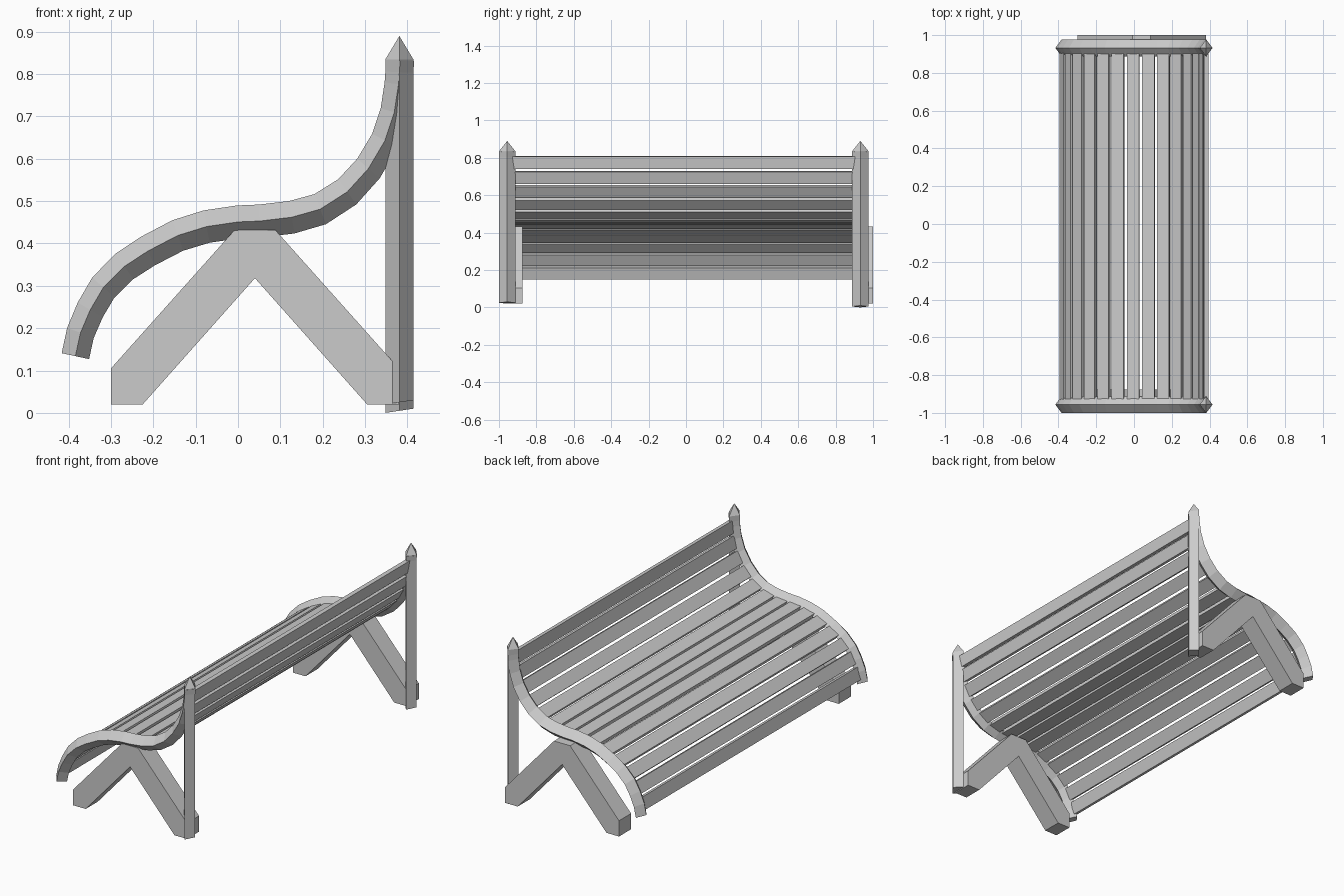
import bpy, math
from mathutils import Vector

if "Cube" in bpy.data.objects:
    bpy.data.objects.remove(bpy.data.objects["Cube"])

# S-shaped centreline of the side rails (x, z)
PATH = [Vector(p) for p in (
    (-.384, .134), (-.372, .189), (-.349, .243), (-.318, .296), (-.268, .346),
    (-.213, .382), (-.142, .419), (-.074, .440), (.001, .451), (.052, .453),
    (.127, .462), (.194, .481), (.258, .522), (.308, .577), (.347, .643),
    (.369, .710), (.379, .776), (.383, .833))]
RX, RY, RZ = .033, .044, .039      # half diagonals of the diamond section


def make(name, verts, faces):
    me = bpy.data.meshes.new(name)
    me.from_pydata([tuple(v) for v in verts], [], faces)
    me.update()
    ob = bpy.data.objects.new(name, me)
    bpy.context.collection.objects.link(ob)
    return ob


def loft(name, rings, tip=None):
    n = len(rings[0])
    verts = [v for r in rings for v in r]
    faces = [tuple(reversed(range(n)))]
    for k in range(len(rings) - 1):
        for i in range(n):
            j = (i + 1) % n
            faces.append((k*n + i, k*n + j, (k+1)*n + j, (k+1)*n + i))
    base = (len(rings) - 1) * n
    if tip:
        verts.append(tip)
        faces += [(base + i, base + (i + 1) % n, len(verts) - 1) for i in range(n)]
    else:
        faces.append(tuple(base + i for i in range(n)))
    return make(name, verts, faces)


def rail(name, y):
    rings = []
    for i, p in enumerate(PATH):
        t = (PATH[min(i + 1, len(PATH) - 1)] - PATH[max(i - 1, 0)]).normalized()
        if i == 0:
            t = Vector((.18, .98))
        nx, nz = -t.y * RX, t.x * RZ
        rings.append([(p.x + nx, y, p.y + nz), (p.x, y - RY, p.y),
                      (p.x - nx, y, p.y - nz), (p.x, y + RY, p.y)])
    return loft(name, [list(reversed(r)) for r in rings])


def post(name, y, z):
    cx = .381
    sq = [(cx - RX, y), (cx, y - RY), (cx + RX, y), (cx, y + RY)]
    low = [(a, b, z + .005 + (a - cx) * .15) for a, b in sq]
    high = [(a, b, .835) for a, b in sq]
    return loft(name, [low, high], (cx, y, .89))


def leg(name, y0, y1):
    half = [(.265, .02), (.34, .02), (.34, .105), (.048, .432)]
    out = [(0, .318)] + half + [(-x, z) for x, z in reversed(half)]
    return loft(name, [[(.04 + x, y, z) for x, z in reversed(out)] for y in (y1, y0)][::-1])


# rails, posts and inverted-V legs at both ends
for side, y, z, l0, l1 in (("front", -.956, .02, -.978, -.875),
                           ("back", .932, 0, .897, 1.0)):
    rail(side + "_rail", y)
    post(side + "_post", y, z)
    leg(side + "_leg", l0, l1)


def along(s):
    for a, b in zip(PATH, PATH[1:]):
        d = (b - a).length
        if s <= d:
            return a.lerp(b, s / d)
        s -= d
    return PATH[-1]


# seat and back slats spaced evenly along the rails
total = sum((b - a).length for a, b in zip(PATH, PATH[1:]))
N, W, T = 14, .033, .011
first, last = .05, total - .058
for i in range(N):
    s = first + (last - first) * i / (N - 1)
    c = along(s)
    t = (along(s + .03) - along(s - .03)).normalized()
    n = Vector((-t.y, t.x))
    q = [c - t*W - n*T, c + t*W - n*T, c + t*W + n*T, c - t*W + n*T]
    loft("slat_%02d" % (i + 1), [[(p.x, y, p.y) for p in q] for y in (-.94, .92)])

# consistent outward normals
import bmesh
for ob in bpy.data.objects:
    bm = bmesh.new()
    bm.from_mesh(ob.data)
    bmesh.ops.recalc_face_normals(bm, faces=bm.faces)
    bm.to_mesh(ob.data)
    bm.free()
